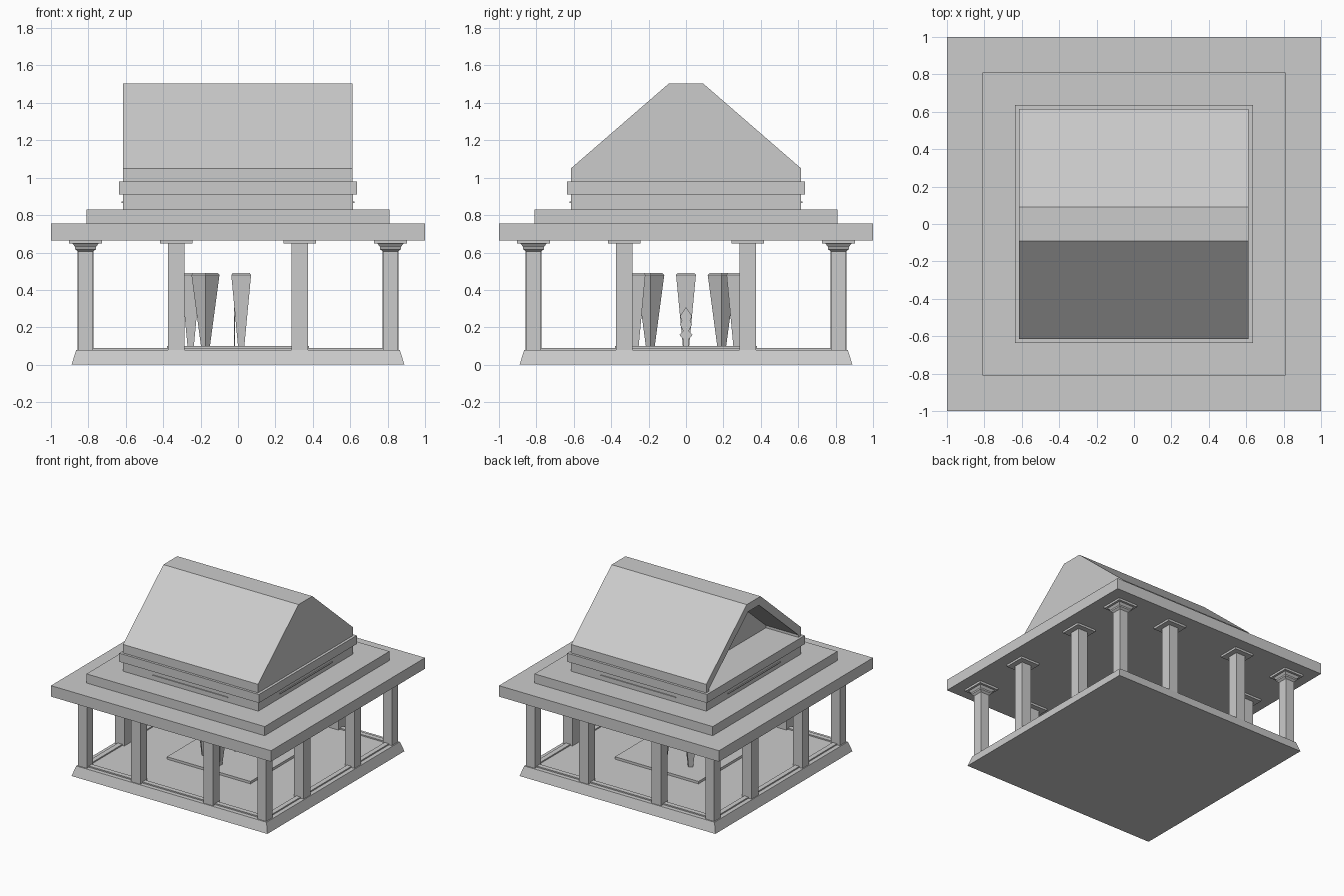
import bpy, math
from mathutils import Matrix, Vector

if "Cube" in bpy.data.objects:
    bpy.data.objects.remove(bpy.data.objects["Cube"])


def mesh_object(name, verts, faces):
    me = bpy.data.meshes.new(name)
    me.from_pydata(verts, [], faces)
    me.update()
    ob = bpy.data.objects.new(name, me)
    bpy.context.collection.objects.link(ob)
    return ob


def stack(name, rings, x=0, y=0, turn=0):
    """Square-section solid through (half width, z) rings, placed at x, y."""
    m = Matrix.Translation((x, y, 0)) @ Matrix.Rotation(turn, 4, 'Z')
    corners = [(-1, -1), (1, -1), (1, 1), (-1, 1)]
    verts = [m @ Vector((a * h, b * h, z)) for h, z in rings for a, b in corners]
    faces = [(3, 2, 1, 0)]
    for r in range(len(rings) - 1):
        for i in range(4):
            j = (i + 1) % 4
            faces.append((4 * r + i, 4 * r + j, 4 * r + 4 + j, 4 * r + 4 + i))
    n = 4 * (len(rings) - 1)
    faces.append((n, n + 1, n + 2, n + 3))
    return mesh_object(name, verts, faces)


def extrude_x(name, profile, x0, x1):
    """Prism from a counter-clockwise (y, z) profile."""
    n = len(profile)
    verts = [(x, y, z) for x in (x0, x1) for y, z in profile]
    faces = [tuple(reversed(range(n))), tuple(range(n, 2 * n))]
    faces += [(i, (i + 1) % n, n + (i + 1) % n, n + i) for i in range(n)]
    return mesh_object(name, verts, faces)


def box(name, x0, x1, y0, y1, z0, z1):
    return extrude_x(name, [(y0, z0), (y1, z0), (y1, z1), (y0, z1)], x0, x1)


# stepped base and floor
stack("base", [(0.89, 0), (0.865, 0.08)])
stack("floor_plate", [(0.38, 0.08), (0.38, 0.10)])
for s in (-1, 1):
    a, b = sorted((s * 0.79, s * 0.83))
    box("curb_x", -0.79, 0.79, a, b, 0.08, 0.09)
    box("curb_y", a, b, -0.79, 0.79, 0.08, 0.09)

# columns: corners with flared capitals, plain ones between
C, M = 0.815, 0.33
for sx in (-1, 1):
    for sy in (-1, 1):
        stack("corner_column", [(0.04, 0.08), (0.04, 0.605), (0.056, 0.618),
                                (0.056, 0.63), (0.07, 0.648), (0.088, 0.648),
                                (0.088, 0.665)], sx * C, sy * C)
        for px, py in ((M, C), (C, M)):
            stack("middle_column", [(0.043, 0.08), (0.043, 0.648), (0.086, 0.648),
                                    (0.086, 0.665)], sx * px, sy * py)

# stepped ceiling slabs and attic band
stack("ceiling_slab", [(1.0, 0.665), (1.0, 0.755)])
stack("upper_slab", [(0.81, 0.755), (0.81, 0.83)])
stack("attic", [(0.615, 0.83), (0.615, 0.91)])
stack("attic_trim", [(0.635, 0.91), (0.635, 0.98)])
box("attic_strip_x", -0.623, 0.623, -0.34, 0.34, 0.866, 0.873)
box("attic_strip_y", -0.34, 0.34, -0.623, 0.623, 0.866, 0.873)

# gabled roof: solid rear part, open recess at the -x end
outer = [(0.615, 0.98), (0.615, 1.05), (0.09, 1.505),
         (-0.09, 1.505), (-0.615, 1.05), (-0.615, 0.98)]
inner = [(-0.58, 0.98), (-0.58, 1.0), (-0.07, 1.44),
         (0.07, 1.44), (0.58, 1.0), (0.58, 0.98)]
extrude_x("roof", outer, -0.32, 0.613)
extrude_x("roof_porch", outer + inner, -0.615, -0.32)

# half circle of five tapering pedestals
for k in range(5):
    a = math.radians(90 + 45 * k)
    stack("pedestal", [(0.017, 0.10), (0.051, 0.46), (0.053, 0.48), (0.046, 0.49)],
          0.017 + 0.27 * math.cos(a), 0.27 * math.sin(a), a)

# thin flame-shaped ornament in the middle
half = [(0.012, 0.10), (0.014, 0.135), (0.035, 0.16), (0.014, 0.18),
        (0.032, 0.215), (0.022, 0.235), (0.032, 0.26), (0.003, 0.305)]
extrude_x("flame", half + [(-y, z) for y, z in reversed(half)], -0.022, -0.016)
